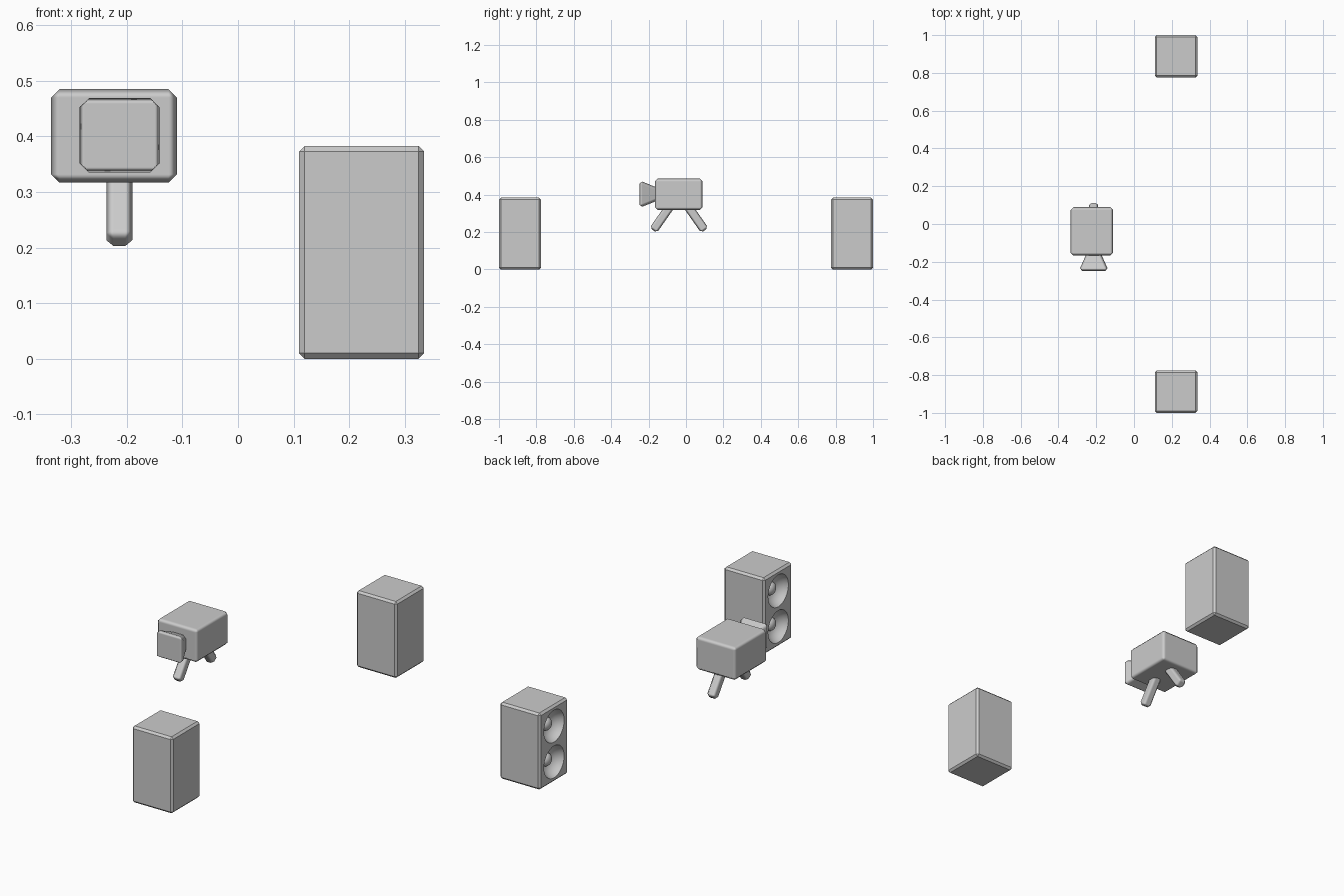
import bpy, bmesh
from math import radians, sin, cos, pi
from mathutils import Matrix, Vector

if "Cube" in bpy.data.objects:
    bpy.data.objects.remove(bpy.data.objects["Cube"])


def new_object(name, bm):
    bmesh.ops.recalc_face_normals(bm, faces=bm.faces[:])
    mesh = bpy.data.meshes.new(name)
    bm.to_mesh(mesh)
    bm.free()
    ob = bpy.data.objects.new(name, mesh)
    bpy.context.collection.objects.link(ob)
    return ob


def select(ob):
    bpy.ops.object.select_all(action='DESELECT')
    ob.select_set(True)
    bpy.context.view_layer.objects.active = ob


def chamfer(ob, width, soft=False):
    m = ob.modifiers.new("chamfer", 'BEVEL')
    m.width, m.segments, m.limit_method = width, 1, 'NONE'
    if soft:
        ob.data.polygons.foreach_set("use_smooth", [True] * len(ob.data.polygons))
        m.harden_normals = True


def box(name, lo, hi, width, soft=False, matrix=Matrix()):
    lo, hi = Vector(lo), Vector(hi)
    bm = bmesh.new()
    bmesh.ops.create_cube(bm, size=1)
    for v in bm.verts:
        v.co = matrix @ Vector([(lo[i] + hi[i]) / 2 + v.co[i] * (hi[i] - lo[i]) for i in range(3)])
    ob = new_object(name, bm)
    chamfer(ob, width, soft)
    return ob


def lathe_x(name, profile, centre, steps=32):
    """Revolve (x offset, radius) points around an axis along x."""
    bm = bmesh.new()
    verts = [bm.verts.new((x, r, 0)) for x, r in profile]
    edges = [bm.edges.new(p) for p in zip(verts, verts[1:])]
    bmesh.ops.spin(bm, geom=verts + edges, axis=(1, 0, 0), cent=(0, 0, 0),
                   angle=2 * pi, steps=steps, use_duplicate=False)
    bmesh.ops.remove_doubles(bm, verts=bm.verts[:], dist=1e-5)
    bmesh.ops.translate(bm, verts=bm.verts[:], vec=centre)
    return new_object(name, bm)


# loudspeakers: chamfered cabinets with two cones facing -x
BOWL = [(-0.02, 0), (-0.02, 0.08), (0, 0.08), (0.018, 0.072), (0.035, 0.058),
        (0.047, 0.04), (0.052, 0.02), (0.053, 0)]
DOME = [(0.045 - 0.025 * cos(a), 0.032 * sin(a)) for a in [i * pi / 12 for i in range(7)]]
DOME += [(0.06, 0.032), (0.06, 0)]

for side, y in (("front", -0.8875), ("back", 0.8875)):
    cab = box(side + "_speaker_cabinet", (0.11, y - 0.1125, 0), (0.335, y + 0.1125, 0.383), 0.01)
    cutters = []
    for level, z in (("lower", 0.102), ("upper", 0.281)):
        cutter = lathe_x("bowl_cutter", BOWL, (0.11, y, z))
        cutter.hide_render = True
        cutters.append(cutter)
        m = cab.modifiers.new("bowl", 'BOOLEAN')
        m.operation, m.solver, m.object = 'DIFFERENCE', 'EXACT', cutter
        dome = lathe_x(f"{side}_{level}_speaker_dome", DOME, (0.11, y, z))
        select(dome)
        bpy.ops.object.shade_smooth_by_angle(angle=radians(40))
    select(cab)
    bpy.ops.object.convert(target='MESH')
    bpy.ops.object.shade_smooth_by_angle(angle=radians(32))
    for c in cutters:
        bpy.data.objects.remove(c)

# camera body
box("camera_body", (-0.336, -0.167, 0.317), (-0.11, 0.089, 0.485), 0.015, True)

# flared lens hood, narrow where it meets the body
HX, HZ = -0.213, 0.402
bm = bmesh.new()
bmesh.ops.create_cube(bm, size=2)
for v in bm.verts:
    front = v.co.y < 0
    v.co = (HX + v.co.x * (0.079 if front else 0.033),
            -0.248 if front else -0.145,
            HZ + v.co.z * (0.073 if front else 0.031))
chamfer(new_object("lens_hood", bm), 0.016, True)

# splayed legs, mirrored about the middle of the body
for name, s in (("front_leg", -1), ("back_leg", 1)):
    m = Matrix.Translation((-0.2135, -0.0375 + s * 0.130, 0.2195)) @ Matrix.Rotation(s * radians(35), 4, 'X')
    box(name, (-0.0235, -0.0235, -0.013), (0.0235, 0.0235, 0.16), 0.013, True, m)
